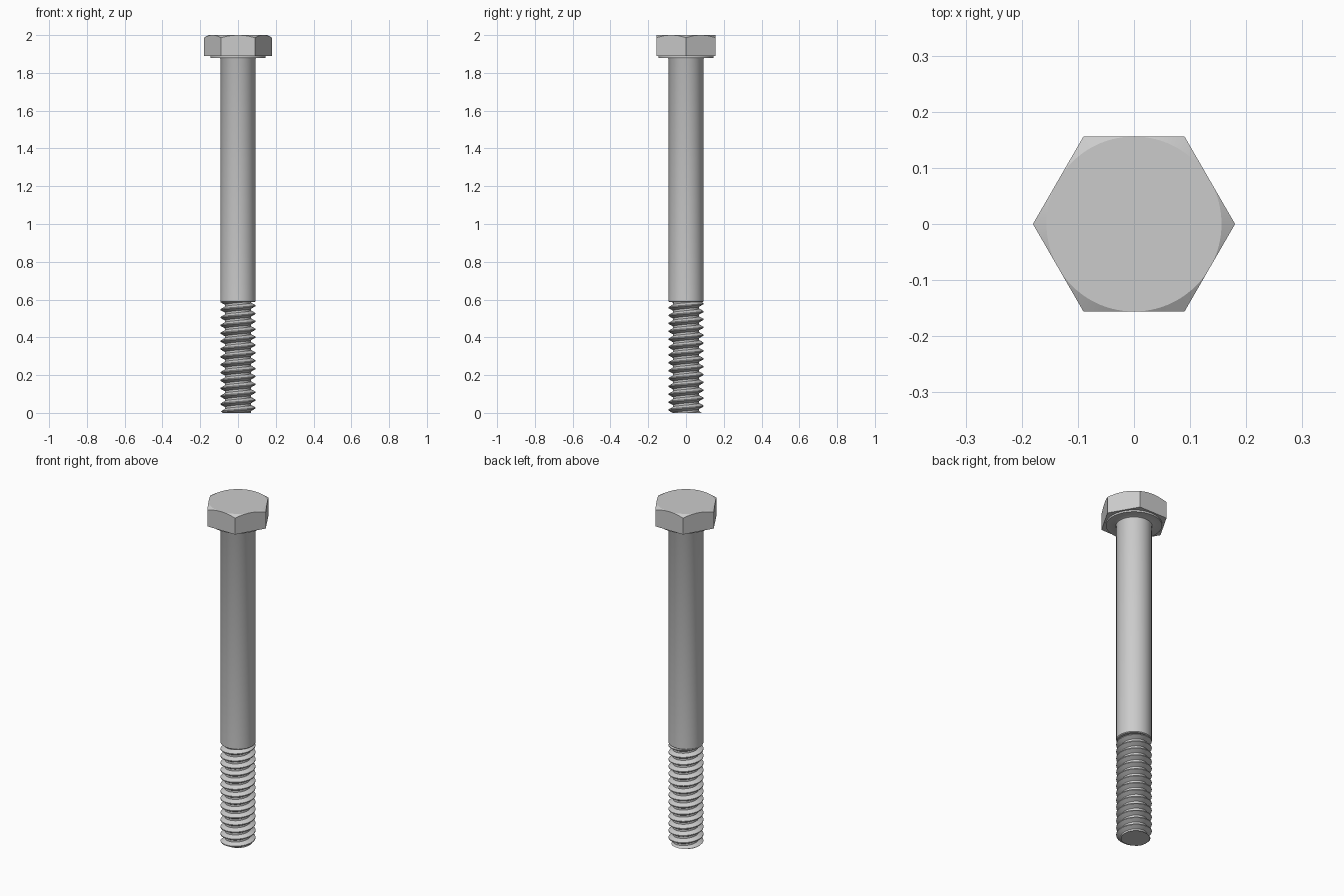
import bpy, bmesh
from math import pi, sin, cos, radians, tan

if "Cube" in bpy.data.objects:
    bpy.data.objects.remove(bpy.data.objects["Cube"])

N = 96                      # segments around the axis
R_MAJOR, R_MINOR = 0.0925, 0.069
PITCH, Z_THREAD = 1 / 24, 0.59
APOTHEM, Z_HEAD, Z_TOP = 0.156, 1.89, 2.0


def ring_mesh(name, rings, cap_start=False, cap_end=False, angle=30):
    """Skin a list of rings (each N points) into one smooth-by-angle object."""
    bm = bmesh.new()
    vs = [[bm.verts.new(p) for p in ring] for ring in rings]
    for a, b in zip(vs, vs[1:]):
        for i in range(N):
            j = (i + 1) % N
            bm.faces.new((a[i], a[j], b[j], b[i]))
    if cap_start:
        bm.faces.new(vs[0][::-1])
    if cap_end:
        bm.faces.new(vs[-1])
    finish(name, bm, angle)


def finish(name, bm, angle):
    bmesh.ops.remove_doubles(bm, verts=bm.verts, dist=1e-5)
    bmesh.ops.recalc_face_normals(bm, faces=bm.faces)
    mesh = bpy.data.meshes.new(name)
    bm.to_mesh(mesh)
    bm.free()
    ob = bpy.data.objects.new(name, mesh)
    bpy.context.collection.objects.link(ob)
    bpy.ops.object.select_all(action='DESELECT')
    ob.select_set(True)
    bpy.context.view_layer.objects.active = ob
    bpy.ops.object.shade_smooth_by_angle(angle=radians(angle))


def ring(radius, z):
    """Radius and height may be numbers or functions of the angle."""
    pts = []
    for i in range(N):
        t = 2 * pi * i / N
        r = radius(t) if callable(radius) else radius
        h = z(t) if callable(z) else z
        pts.append((r * cos(t), r * sin(t), h))
    return pts


# Hex head with 30 degree chamfer on the top corners
def hex_radius(t):
    return APOTHEM / cos((t % (pi / 3)) - pi / 6)


def chamfer_z(t):
    return Z_TOP - (hex_radius(t) - APOTHEM) * tan(radians(30))


ring_mesh("hex_head", [ring(0.146, Z_HEAD), ring(hex_radius, Z_HEAD),
                       ring(hex_radius, chamfer_z), ring(APOTHEM, Z_TOP)],
          cap_end=True, angle=12)

# Plain shank running up into the washer face under the head
ring_mesh("shank", [ring(r, z) for r, z in [
    (R_MINOR, Z_THREAD - 0.004), (R_MAJOR - 0.005, Z_THREAD - 0.004),
    (R_MAJOR, Z_THREAD), (R_MAJOR, 1.874), (R_MAJOR + 0.002, 1.878),
    (R_MAJOR + 0.006, 1.88), (0.146, 1.88), (0.146, Z_HEAD)]])

# Helical thread: root flat, flank, crest flat, flank per turn
BREAKS = [(0, R_MINOR), (0.25, R_MINOR), (0.5625, R_MAJOR),
          (0.6875, R_MAJOR), (1, R_MINOR)]


def thread_radius(phase):
    f = phase % 1
    for (f0, r0), (f1, r1) in zip(BREAKS, BREAKS[1:]):
        if f <= f1:
            return r0 + (r1 - r0) * (f - f0) / (f1 - f0)


bm = bmesh.new()
turns = int(Z_THREAD / PITCH) + 3
cols = []
for i in range(N + 1):
    t = i / N
    col = []
    for k in range(-2, turns):
        for f, _ in BREAKS[:-1]:
            z = min(max((k + f + t) * PITCH, 0), Z_THREAD)
            r = min(thread_radius(z / PITCH - t), 0.082 + z)   # chamfered tip
            col.append(bm.verts.new((r * cos(2 * pi * t), r * sin(2 * pi * t), z)))
    cols.append(col)
for a, b in zip(cols, cols[1:]):
    for k in range(len(a) - 1):
        bm.faces.new((a[k], b[k], b[k + 1], a[k + 1]))
bmesh.ops.remove_doubles(bm, verts=bm.verts, dist=1e-5)
bmesh.ops.dissolve_degenerate(bm, dist=1e-6, edges=bm.edges)
# Flat tip
tip = [e for e in bm.edges if e.is_boundary and all(v.co.z < 1e-5 for v in e.verts)]
bmesh.ops.contextual_create(bm, geom=tip)
finish("thread", bm, 30)
